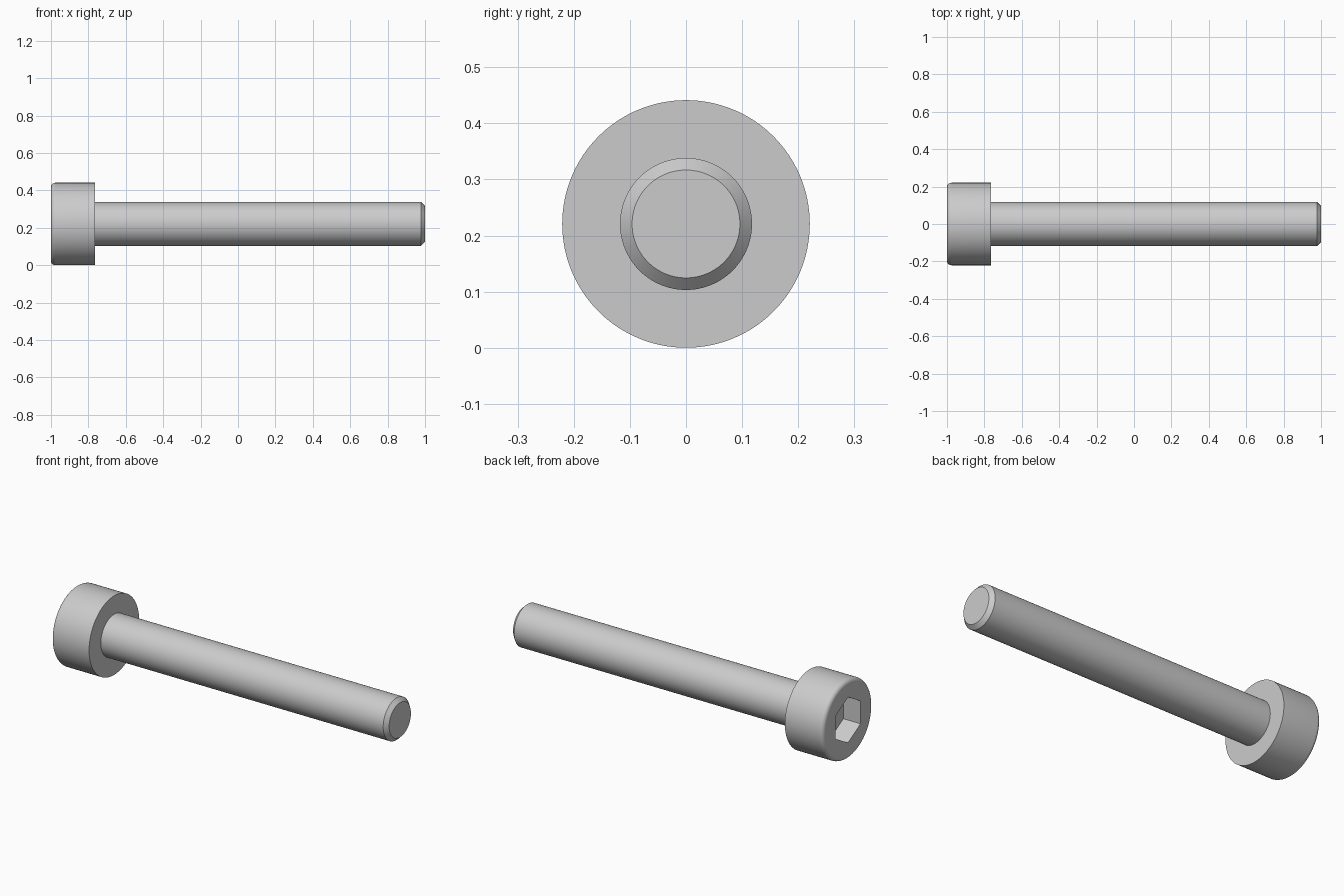
import bpy, bmesh, math
from mathutils import Matrix

if "Cube" in bpy.data.objects:
    bpy.data.objects.remove(bpy.data.objects["Cube"])

HEAD_R, SHAFT_R, FILLET, CHAMFER = 0.2206, 0.1176, 0.0235, 0.0215
HEAD_END = -0.7647
SOCKET_DEPTH, SOCKET_FLATS = 0.106, 0.2206
AXIS_Z = HEAD_R
SIDES = 128


def lathe(name, profile):
    """Solid of revolution about the x axis from (x, radius) points, capped at both ends."""
    bm = bmesh.new()
    rings = []
    for x, r in profile:
        angles = [2 * math.pi * i / SIDES for i in range(SIDES)]
        rings.append([bm.verts.new((x, r * math.cos(a), AXIS_Z + r * math.sin(a))) for a in angles])
    for a, b in zip(rings, rings[1:]):
        for i in range(SIDES):
            j = (i + 1) % SIDES
            bm.faces.new((a[i], a[j], b[j], b[i]))
    bm.faces.new(rings[0])
    bm.faces.new(rings[-1])
    bmesh.ops.recalc_face_normals(bm, faces=bm.faces)
    mesh = bpy.data.meshes.new(name)
    bm.to_mesh(mesh)
    bm.free()
    obj = bpy.data.objects.new(name, mesh)
    bpy.context.collection.objects.link(obj)
    return obj


# Screw body: rounded head rim, flat shoulder, shaft, chamfered tip
rim = []
for i in range(9):
    a = math.pi / 2 * i / 8
    rim.append((-1 + FILLET * (1 - math.sin(a)), HEAD_R - FILLET * (1 - math.cos(a))))
profile = rim[::-1] + [(HEAD_END, HEAD_R), (HEAD_END, SHAFT_R),
                       (1 - CHAMFER, SHAFT_R), (1, SHAFT_R - CHAMFER)]
screw = lathe("cap_screw", profile)

# Hex socket cutter, corners pointing up and down
length = 2 * SOCKET_DEPTH
bpy.ops.mesh.primitive_cylinder_add(vertices=6, radius=SOCKET_FLATS / math.sqrt(3), depth=length)
cutter = bpy.context.object
cutter.name = "hex_socket_cutter"
cutter.hide_render = True
cutter.data.transform(Matrix.Rotation(math.pi / 2, 4, 'Z'))
corner = max(cutter.data.vertices, key=lambda v: v.co.x).co
if abs(corner.y) > 0.01:
    cutter.data.transform(Matrix.Rotation(math.pi / 6, 4, 'Z'))
cutter.data.transform(Matrix.Rotation(math.pi / 2, 4, 'Y'))
cutter.location = (-1, 0, AXIS_Z)

# Cut the socket, then shade
cut = screw.modifiers.new("socket", 'BOOLEAN')
cut.operation = 'DIFFERENCE'
cut.solver = 'EXACT'
cut.object = cutter
bpy.ops.object.select_all(action='DESELECT')
screw.select_set(True)
bpy.context.view_layer.objects.active = screw
bpy.ops.object.modifier_apply(modifier=cut.name)
bpy.data.objects.remove(cutter)
bpy.ops.object.shade_smooth_by_angle(angle=math.radians(30))
